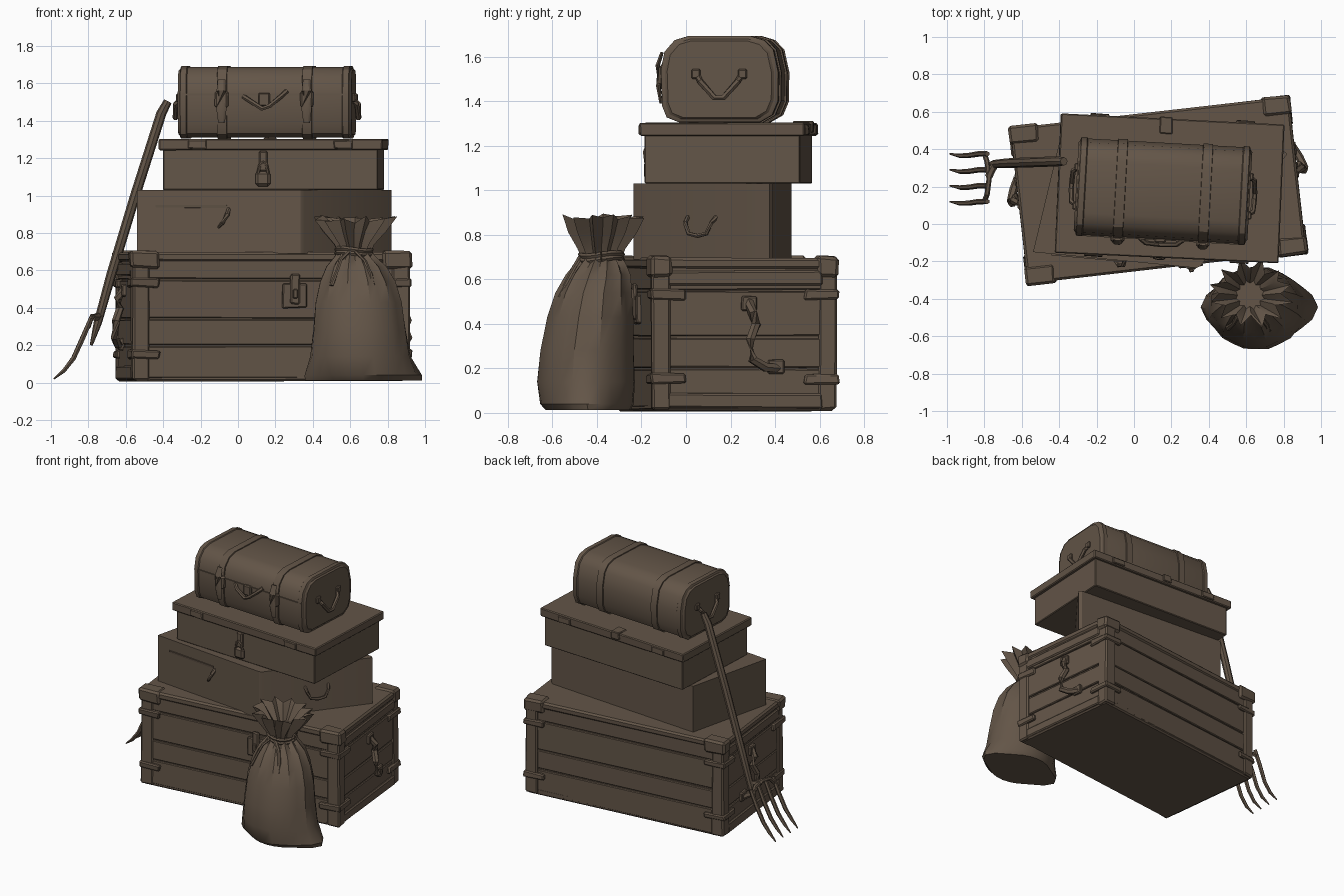
import bpy, bmesh, math, random
from mathutils import Matrix, Vector

random.seed(4)
brown = bpy.data.materials.new("dull_brown")
brown.diffuse_color = (0.125, 0.091, 0.064, 1)


def finish(name, bm, frame=None):
    bmesh.ops.recalc_face_normals(bm, faces=bm.faces)
    me = bpy.data.meshes.new(name)
    if frame:
        bm.transform(frame)
    bm.to_mesh(me)
    bm.free()
    me.materials.append(brown)
    ob = bpy.data.objects.new(name, me)
    bpy.context.collection.objects.link(ob)
    return ob


def loft(name, rings, frame=None):
    """Skin a list of equal-length rings and cap both ends."""
    bm = bmesh.new()
    rows = [[bm.verts.new(p) for p in r] for r in rings]
    n = len(rows[0])
    for a, b in zip(rows, rows[1:]):
        for i in range(n):
            bm.faces.new((a[i], a[(i + 1) % n], b[(i + 1) % n], b[i]))
    bm.faces.new(rows[0])
    bm.faces.new(rows[-1])
    return finish(name, bm, frame)


def box(name, x, y, z, frame=None, bevel=0.006, jitter=0.0):
    """Box from (min, max) pairs, with worn edges."""
    bm = bmesh.new()
    bmesh.ops.create_cube(bm, size=1)
    for v in bm.verts:
        v.co = [(a + b) / 2 + c * (b - a) + random.uniform(-jitter, jitter)
                for (a, b), c in zip((x, y, z), v.co)]
    if bevel:
        bmesh.ops.bevel(bm, geom=bm.edges[:], offset=bevel, segments=1, affect='EDGES')
    return finish(name, bm, frame)


def tube(name, path, radii, frame=None, sides=6, flat=1.0):
    pts = [Vector(p) for p in path]
    rings = []
    for i, p in enumerate(pts):
        d = pts[min(i + 1, len(pts) - 1)] - pts[max(i - 1, 0)]
        q = d.to_track_quat('Z', 'Y')
        r = radii[i] if isinstance(radii, (list, tuple)) else radii
        rings.append([p + q @ Vector((r * math.cos(t), r * flat * math.sin(t), 0))
                      for t in [2 * math.pi * k / sides for k in range(sides)]])
    return loft(name, rings, frame)


def place(x, y, deg):
    return Matrix.Translation((x, y, 0)) @ Matrix.Rotation(math.radians(deg), 4, 'Z')


# Large planked chest
C = place(0.13, 0.18, 6.5)
box("chest_core", (-.725, .725), (-.395, .395), (.015, .66), C)
levels = [.02, .2, .34, .55, .66]
for i, (a, b) in enumerate(zip(levels, levels[1:])):
    g = .004
    for s in (-1, 1):
        ys = sorted((s * .37, s * .407))
        xs = sorted((s * .70, s * .737))
        box(f"chest_long_plank_{i}_{s}", (-.735, .735), ys, (a + g, b - g), C, .005, .003)
        box(f"chest_end_plank_{i}_{s}", xs, (-.40, .40), (a + g, b - g), C, .005, .003)
box("chest_lid", (-.748, .748), (-.418, .418), (.645, .695), C, .012, .004)
box("chest_base", (-.735, .735), (-.405, .405), (.008, .06), C, .01, .003)
for sx in (-1, 1):
    for sy in (-1, 1):
        # corner posts and nailed cleats
        box(f"chest_post_{sx}_{sy}", sorted((sx * .655, sx * .745)),
            sorted((sy * .335, sy * .418)), (.015, .65), C, .01, .005)
        for k, z in enumerate((.13, .51)):
            box(f"chest_cleat_{k}_{sx}_{sy}", sorted((sx * .60, sx * .755)),
                sorted((sy * .27, sy * .426)), (z, z + .045), C, .008, .006)
        box(f"lid_corner_{sx}_{sy}", sorted((sx * .60, sx * .757)),
            sorted((sy * .33, sy * .427)), (.61, .703), C, .014, .006)
    # bottom and top rails on the end faces
    for k, z in enumerate((.02, .57)):
        box(f"chest_end_rail_{k}_{sx}", sorted((sx * .70, sx * .748)), (-.35, .35),
            (z, z + .07), C, .008, .004)
    # hanging end handles
    tube(f"chest_handle_{sx}", [(sx * .74, .02, .50), (sx * .775, .03, .45), (sx * .76, .05, .40),
                                (sx * .785, .02, .33), (sx * .79, .03, .24), (sx * .77, .09, .205),
                                (sx * .74, .15, .2)], .022, C)
    for k, (y, z) in enumerate(((.02, .49), (.14, .205))):
        box(f"chest_handle_plate_{k}_{sx}", sorted((sx * .73, sx * .757)),
            (y - .035, y + .035), (z - .03, z + .035), C, .006, .003)
# front latch
box("chest_latch_plate", (.06, .19), (-.425, -.40), (.40, .53), C, .006, .004)
box("chest_latch_tongue", (.10, .155), (-.44, -.415), (.42, .58), C, .008, .004)
box("chest_latch_pin", (.115, .14), (-.455, -.43), (.45, .50), C, .005)

# Skewed second crate
corners = [(-.54, -.15), (.335, -.235), (.355, -.225), (.82, .375), (.80, .39), (-.39, .475)]
loft("middle_crate", [[(x, y, z) for x, y in corners] for z in (.69, 1.03)])
M = place(.585, .07, math.degrees(math.atan2(.6, .465)))
tube("middle_crate_handle", [(-.08, .005, .88), (-.075, -.025, .855), (-.05, -.03, .805), (0, -.03, .795),
                             (.05, -.03, .805), (.075, -.025, .855), (.08, .005, .88)], .01, M)
F = place(-.08, -.197, -5.5)
tube("middle_crate_hook", [(.03, .01, .93), (.025, -.02, .90), (.0, -.025, .855), (-.025, .0, .83)],
     [.012, .013, .011, .006], F)
box("middle_crate_split", (-.36, .02), (-.004, .02), (.935, .95), F, 0, .004)

# Third box with an overhanging lid
T = place(.19, .19, -2.7)
box("upper_box", (-.575, .575), (-.35, .35), (1.03, 1.26), T, .005)
box("upper_box_lid", (-.598, .598), (-.372, .372), (1.245, 1.302), T, .006, .003)
for k, x in enumerate((-.39, .39)):
    for s in (-1, 1):
        box(f"lid_hinge_{k}_{s}", (x - .05, x + .05), sorted((s * .36, s * .382)),
            (1.25, 1.295), T, .005, .003)
box("back_lid_tab", (-.07, .0), (.29, .382), (1.26, 1.31), T, .005, .003)
box("upper_box_hasp", (-.06, -.015), (-.375, -.345), (1.13, 1.24), T, .008)
box("upper_box_lock", (-.08, .0), (-.38, -.35), (1.05, 1.13), T, .014)
tube("upper_box_lock_bow", [(-.065, -.37, 1.12), (-.055, -.375, 1.165), (-.037, -.375, 1.18),
                            (-.02, -.375, 1.165), (-.012, -.37, 1.12)], .009, T)

# Rounded travelling case
K = place(.155, .175, -3.2)
prof = [(-.255, 1.38), (-.235, 1.33), (-.18, 1.308), (.18, 1.308), (.235, 1.34), (.26, 1.40),
        (.262, 1.53), (.24, 1.63), (.20, 1.672), (.14, 1.69), (-.14, 1.69), (-.20, 1.672),
        (-.245, 1.62), (-.26, 1.54)]


def slab(x, k):
    return [(x, y * k, 1.5 + (z - 1.5) * k) for y, z in prof]


loft("case_body", [slab(-.465, .90), slab(-.45, .97), slab(-.43, .99),
                   slab(.43, .99), slab(.45, .97), slab(.465, .90)], K)
for s in (-1, 1):
    loft(f"case_end_band_{s}", [slab(s * .415, .99), slab(s * .42, 1.015),
                                slab(s * .45, 1.01), slab(s * .456, .96)], K)
    x = s * .228
    loft(f"case_strap_{s}", [slab(x - .027, .985), slab(x - .025, 1.02),
                             slab(x + .025, 1.02), slab(x + .027, .985)], K)
    # buckle and loose strap end
    box(f"case_buckle_{s}", (x - .036, x + .036), (-.285, -.25), (1.47, 1.56), K, .01, .003)
    tube(f"case_strap_end_{s}", [(x, -.27, 1.62), (x, -.29, 1.56), (x, -.287, 1.47), (x, -.275, 1.39)],
         [.02, .026, .028, .018], K, flat=.4)
    # sagging end handle
    tube(f"case_end_handle_{s}", [(s * .455, -.10, 1.52), (s * .485, -.085, 1.49), (s * .49, -.02, 1.415),
                                  (s * .49, .02, 1.415), (s * .485, .085, 1.49), (s * .455, .10, 1.52)],
         .014, K)
    for k in (-1, 1):
        box(f"case_handle_tab_{s}_{k}", sorted((s * .455, s * .48)), sorted((k * .085, k * .125)),
            (1.50, 1.545), K, .006)
# front carrying handle and lid seam
tube("case_front_handle", [(-.11, -.255, 1.53), (-.08, -.28, 1.51), (-.01, -.285, 1.465),
                           (.03, -.285, 1.48), (.09, -.28, 1.53), (.12, -.255, 1.56)], .013, K)
box("case_lid_seam", (-.44, .44), (-.263, -.25), (1.535, 1.545), K, 0)
box("case_clasp", (-.03, .03), (-.275, -.25), (1.48, 1.55), K, .006)

# Tied sack: (z, centre x, centre y, radius x, radius y, corner pull, pleat)
sack = [(.012, .67, -.44, .22, .19, .42, 0), (.04, .67, -.445, .245, .21, .28, .0),
        (.14, .655, -.45, .255, .222, .06, .01), (.28, .65, -.445, .245, .212, .02, .015),
        (.43, .645, -.43, .232, .195, 0, .02), (.54, .64, -.415, .20, .17, 0, .035),
        (.62, .632, -.395, .155, .14, 0, .06), (.67, .625, -.385, .105, .105, 0, .10),
        (.70, .62, -.38, .08, .08, 0, .12), (.74, .62, -.38, .095, .095, 0, .14),
        (.81, .62, -.375, .145, .13, 0, .17), (.875, .625, -.372, .19, .155, 0, .17),
        (.86, .625, -.372, .165, .135, 0, .17), (.77, .62, -.38, .07, .07, 0, .10)]
N = 24
wob = [random.uniform(-1, 1) for _ in range(N)]
rings = []
for z, cx, cy, rx, ry, pull, pleat in sack:
    ring = []
    for i in range(N):
        t = 2 * math.pi * i / N
        k = 1 + pull * abs(math.cos(t)) ** 10
        k *= 1 + pleat * ((1 if i % 2 else -1) + .5 * wob[i])
        dz = .022 * wob[(i * 5) % N] if z > .85 else 0
        ring.append((cx + rx * k * math.cos(t), cy + ry * k * math.sin(t), z + dz))
    rings.append(ring)
loft("sack", rings)
# cord round the neck with hanging ends
loop = [2 * math.pi * i / 12 for i in range(13)]
for k, z in enumerate((.69, .712)):
    tube(f"sack_cord_{k}", [(.62 + .093 * math.cos(t), -.38 + .093 * math.sin(t), z + .008 * math.sin(2 * t))
                            for t in loop], .013)
tube("cord_end_left", [(.59, -.47, .70), (.55, -.50, .66), (.53, -.535, .60), (.50, -.56, .52)],
     [.014, .013, .012, .015], flat=.6)
tube("cord_end_right", [(.63, -.475, .70), (.68, -.505, .65), (.71, -.54, .58), (.72, -.57, .52)],
     [.014, .013, .012, .015], flat=.6)

# Pitchfork leaning on the stack
tube("fork_handle", [(-.375, .335, 1.505), (-.41, .335, 1.44), (-.55, .33, 1.0), (-.68, .325, .57),
                     (-.75, .32, .32), (-.785, .315, .20)], [.022, .027, .027, .026, .022, .008], sides=8)
tube("fork_crossbar", [(-.80, .12, .30), (-.785, .16, .345), (-.775, .24, .355),
                       (-.785, .33, .345), (-.80, .38, .30)], .014)
tube("fork_socket", [(-.74, .322, .36), (-.76, .29, .35), (-.778, .25, .35)], .02)
for i in range(4):
    y = .12 + .085 * i
    tube(f"fork_tine_{i}", [(-.785, y, .345), (-.83, y, .24), (-.88, y - .008, .13),
                            (-.93, y - .01, .065), (-.985, y, .02)], [.014, .015, .014, .012, .004])

bpy.ops.object.select_all(action='SELECT')
bpy.context.view_layer.objects.active = bpy.data.objects["sack"]
bpy.ops.object.shade_smooth_by_angle(angle=math.radians(32))
